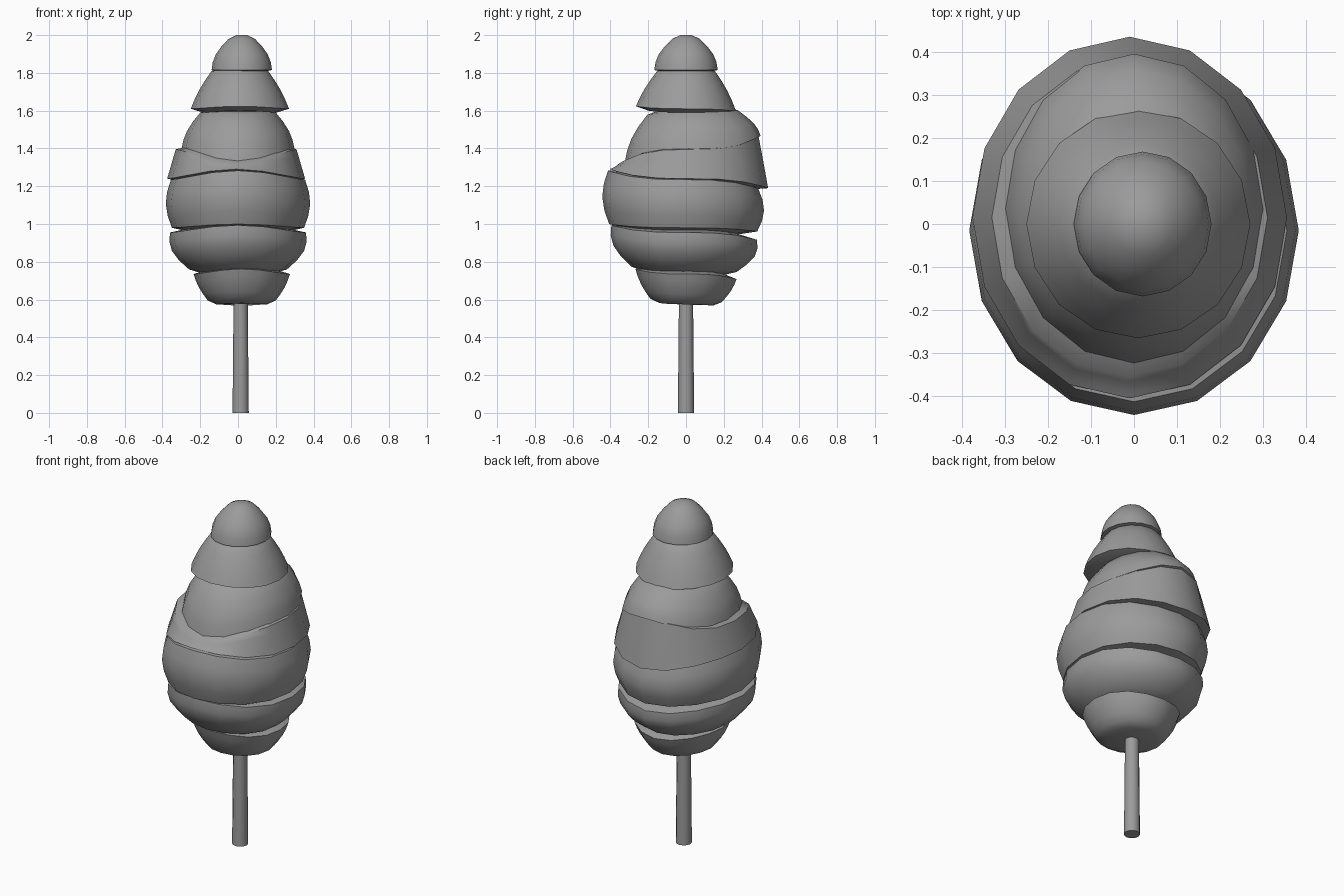
import bpy
import bmesh
from math import cos, sin, pi, tau, radians

default_cube = bpy.data.objects.get("Cube")
if default_cube:
    bpy.data.objects.remove(default_cube)

# One neutral grey for the whole model
grey = bpy.data.materials.new("neutral grey")
grey.use_nodes = True
colour = (0.33, 0.33, 0.33, 1)
grey.diffuse_color = colour
grey.node_tree.nodes["Principled BSDF"].inputs["Base Color"].default_value = colour


def mix(start, end, t):
    return start + (end - start) * t


def finish(name, bm):
    """Shade smoothly between sharp creases and link the part."""
    bmesh.ops.recalc_face_normals(bm, faces=bm.faces)
    for face in bm.faces:
        face.smooth = True
    for edge in bm.edges:
        edge.smooth = edge.calc_face_angle(0) < radians(45)
    mesh = bpy.data.meshes.new(name)
    bm.to_mesh(mesh)
    bm.free()
    mesh.materials.append(grey)
    part = bpy.data.objects.new(name, mesh)
    bpy.context.collection.objects.link(part)
    return part


def fold(name, top, bottom, top_radius, bottom_radius, bulge=0, depth=1,
         top_slope=0, bottom_slope=0, shift_x=0, shift_y=0,
         sides=16, steps=4, inset=0.75, lip=0.02):
    """An oval skirt with a tucked-in lip above and an undercut below."""
    rings = []
    for step in range(steps + 1):
        t = step / steps
        radius = mix(top_radius, bottom_radius, t) + bulge * sin(pi * t)
        rings.append((mix(top, bottom, t), radius, mix(top_slope, bottom_slope, t)))
    rings.insert(0, (top + lip, top_radius * inset, top_slope))
    rings.append((bottom - lip, bottom_radius * inset, bottom_slope))

    bm = bmesh.new()
    loops = []
    for height, radius, slope in rings:
        loop = []
        for side in range(sides):
            angle = tau * side / sides
            x = radius * cos(angle)
            y = radius * depth * sin(angle)
            # Rims stay level at the sides and swing at the front and back
            swing = slope * y * sin(angle) ** 2
            loop.append(bm.verts.new((x + shift_x, y + shift_y, height + swing)))
        loops.append(loop)
    for upper, lower in zip(loops, loops[1:]):
        for side in range(sides):
            after = (side + 1) % sides
            bm.faces.new((upper[side], upper[after], lower[after], lower[side]))
    bm.faces.new(loops[0])
    bm.faces.new(loops[-1])
    return finish(name, bm)


# Overlapping folds, from the rounded tip down
fold("tip_fold", top=1.98, bottom=1.815, top_radius=0.07, bottom_radius=0.16,
     bulge=0.023, depth=1.05, shift_x=0.02, inset=0.4)
fold("upper_fold", top=1.81, bottom=1.61, top_radius=0.15, bottom_radius=0.26,
     bulge=0.01, depth=1.02, bottom_slope=-0.05, shift_x=0.01)
fold("shoulder_fold", top=1.59, bottom=1.395, top_radius=0.2, bottom_radius=0.3,
     bulge=0.02, depth=1.2, top_slope=0.05, bottom_slope=0.2, shift_y=0.035)
fold("leaning_fold", top=1.395, bottom=1.24, top_radius=0.32, bottom_radius=0.365,
     depth=1.15, top_slope=0.2, bottom_slope=-0.12, shift_x=-0.01, shift_y=0.015)
fold("wide_fold", top=1.235, bottom=0.98, top_radius=0.355, bottom_radius=0.35,
     bulge=0.03, depth=1.12, top_slope=-0.12, bottom_slope=-0.05, shift_y=-0.015)
fold("lower_fold", top=0.955, bottom=0.76, top_radius=0.36, bottom_radius=0.26,
     bulge=0.04, depth=1.07, top_slope=-0.1, bottom_slope=-0.05, shift_y=-0.01)
fold("base_fold", top=0.735, bottom=0.595, top_radius=0.255, bottom_radius=0.18,
     bulge=0.01, depth=1.05, top_slope=-0.1, bottom_slope=-0.05, shift_x=0.02)

# Straight stick, slightly thicker at the foot
foot, tip = 0, 0.65
stick = bmesh.new()
bmesh.ops.create_cone(stick, cap_ends=True, segments=12, radius1=0.043,
                      radius2=0.037, depth=tip - foot)
bmesh.ops.translate(stick, verts=stick.verts, vec=(0.014, 0, (foot + tip) / 2))
finish("stick", stick)
